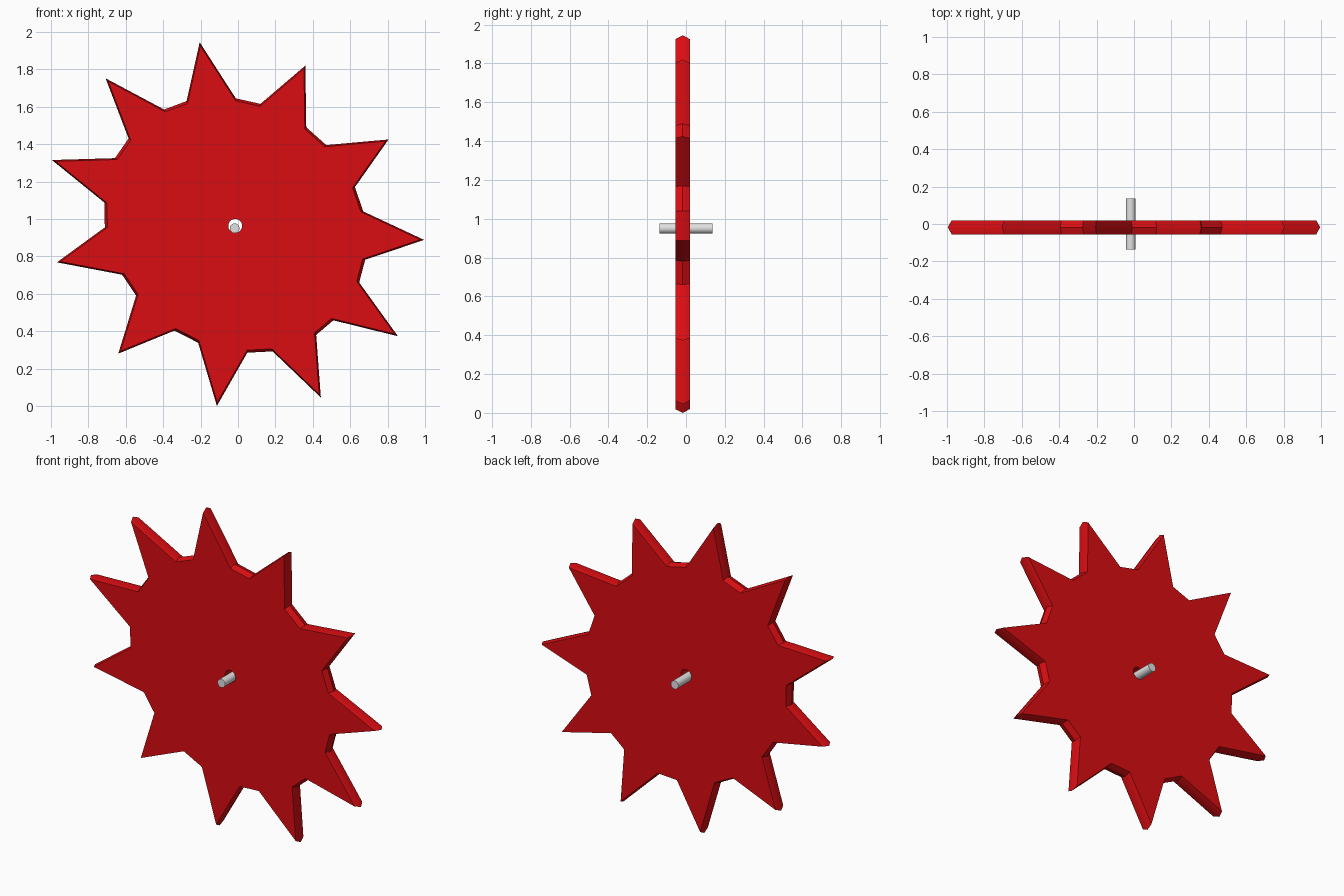
import bpy, bmesh, math
from mathutils import Vector

cube = bpy.data.objects.get("Cube")
if cube:
    bpy.data.objects.remove(cube, do_unlink=True)


def material(name, rgb):
    m = bpy.data.materials.new(name)
    m.use_nodes = True
    m.diffuse_color = (*rgb, 1)
    m.node_tree.nodes["Principled BSDF"].inputs["Base Color"].default_value = (*rgb, 1)
    return m


def finish(obj, mat):
    obj.data.materials.append(mat)
    bpy.ops.object.select_all(action='DESELECT')
    obj.select_set(True)
    bpy.context.view_layer.objects.active = obj
    bpy.ops.object.shade_smooth_by_angle(angle=math.radians(38))


red = material("red", (0.70, 0.004, 0.006))
grey = material("light grey", (0.75, 0.75, 0.75))

# Hand-cut outline (x, z), clockwise: each row is a tooth tip and the two valley corners after it
teeth = [
    ((-0.205, 1.945), (-0.012, 1.645), (0.12, 1.615)),
    ((0.36, 1.82), (0.365, 1.49), (0.472, 1.395)),
    ((0.805, 1.425), (0.625, 1.17), (0.67, 1.04)),
    ((0.995, 0.888), (0.68, 0.782), (0.648, 0.66)),
    ((0.855, 0.373), (0.51, 0.458), (0.418, 0.38)),
    ((0.443, 0.045), (0.185, 0.292), (0.05, 0.285)),
    ((-0.113, 0.0), (-0.213, 0.338), (-0.34, 0.403)),
    ((-0.64, 0.28), (-0.545, 0.59), (-0.62, 0.702)),
    ((-0.968, 0.768), (-0.712, 0.955), (-0.715, 1.088)),
    ((-0.995, 1.315), (-0.658, 1.325), (-0.585, 1.43)),
    ((-0.708, 1.752), (-0.395, 1.585), (-0.275, 1.63)),
]
outline = [Vector(p) for row in teeth for p in row]
centre = Vector((-0.015, 0.963))
hole_radius = 0.037
front, middle, back = -0.055, -0.0175, 0.02

# Toothed wheel: loops from the hole, over the bevelled rim and back to the hole
bm = bmesh.new()


def loop(y, scale=None):
    ring = []
    for p in outline:
        d = p - centre
        q = centre + (d * scale if scale else d.normalized() * hole_radius)
        ring.append(bm.verts.new((q.x, y, q.y)))
    return ring


loops = [loop(front), loop(front, 0.98), loop(middle, 1.0), loop(back, 0.98), loop(back)]
n = len(outline)
for a, b in zip(loops, loops[1:] + loops[:1]):
    for i in range(n):
        j = (i + 1) % n
        bm.faces.new((a[i], a[j], b[j], b[i]))
bmesh.ops.recalc_face_normals(bm, faces=bm.faces)
mesh = bpy.data.meshes.new("toothed_wheel")
bm.to_mesh(mesh)
bm.free()
wheel = bpy.data.objects.new("toothed_wheel", mesh)
bpy.context.collection.objects.link(wheel)
finish(wheel, red)

# Axle resting in the bottom of the hole
bpy.ops.mesh.primitive_cylinder_add(vertices=32, radius=0.026, depth=0.275,
                                    location=(-0.018, 0.0, 0.95),
                                    rotation=(math.pi / 2, 0, 0))
axle = bpy.context.object
axle.name = "axle"
finish(axle, grey)
